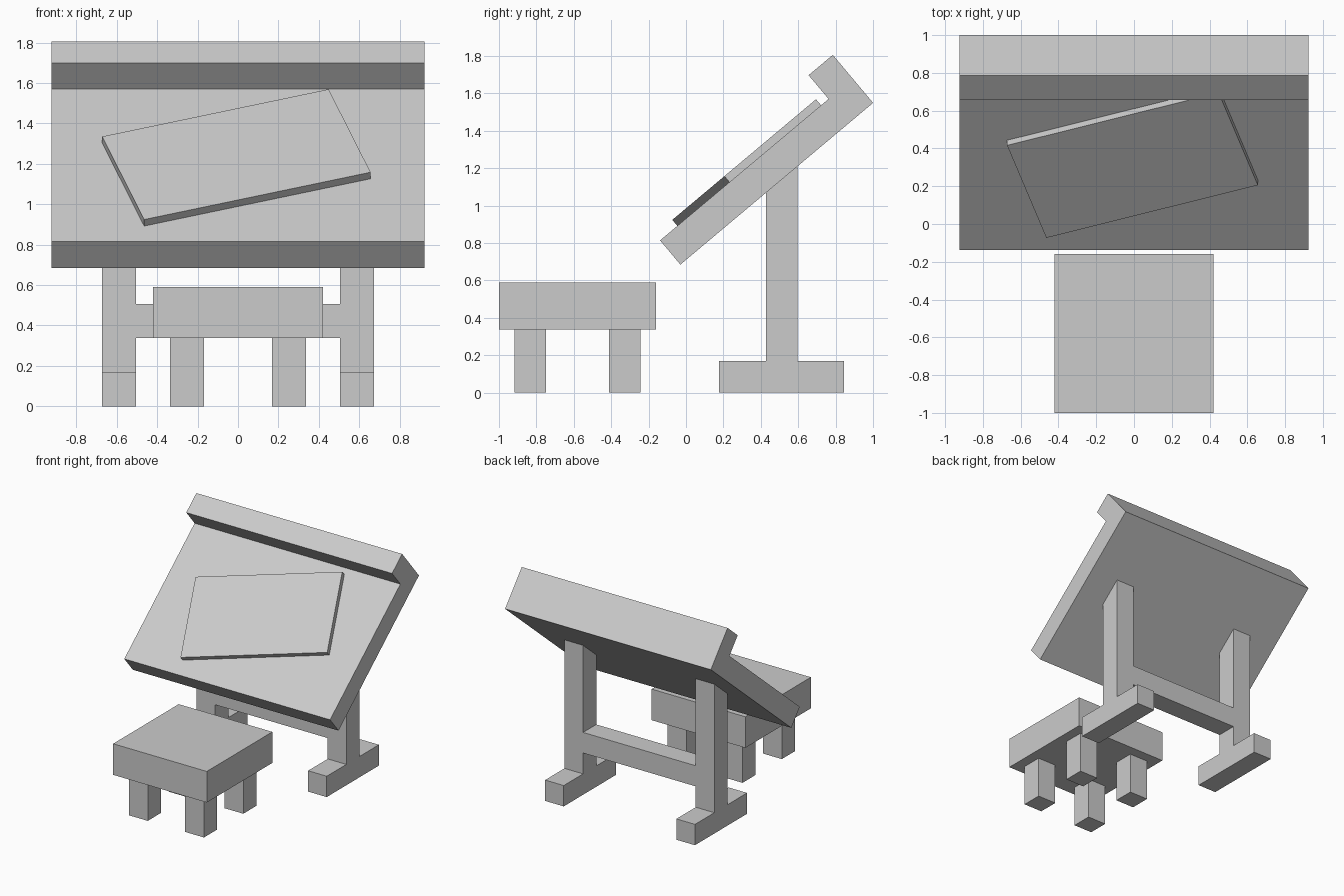
import bpy, bmesh
from math import radians
from mathutils import Matrix, Vector

if "Cube" in bpy.data.objects:
    bpy.data.objects.remove(bpy.data.objects["Cube"])


def make(name, bm):
    bmesh.ops.recalc_face_normals(bm, faces=bm.faces)
    me = bpy.data.meshes.new(name)
    bm.to_mesh(me)
    bm.free()
    ob = bpy.data.objects.new(name, me)
    bpy.context.collection.objects.link(ob)
    return ob


def box(name, x, y, z, matrix=Matrix()):
    bm = bmesh.new()
    size = Vector((x[1] - x[0], y[1] - y[0], z[1] - z[0]))
    mid = Vector((sum(x), sum(y), sum(z))) / 2
    bmesh.ops.create_cube(bm, size=1, matrix=matrix @ Matrix.Translation(mid) @ Matrix.Diagonal(size.to_4d()))
    return make(name, bm)


def extrude_x(name, profile, x0, x1, matrix=Matrix()):
    """Extrude a (y, z) profile along x."""
    bm = bmesh.new()
    face = bm.faces.new([bm.verts.new((x0, y, z)) for y, z in profile])
    ext = bmesh.ops.extrude_face_region(bm, geom=[face])
    verts = [v for v in ext["geom"] if isinstance(v, bmesh.types.BMVert)]
    bmesh.ops.translate(bm, verts=verts, vec=(x1 - x0, 0, 0))
    bm.transform(matrix)
    return make(name, bm)


# Tilted drawing board with a raised lip along the top edge
tilt = Matrix.Translation((0, -0.03, 0.685)) @ Matrix.Rotation(radians(40), 4, 'X')
L, T, H = 1.345, 0.169, 0.335
extrude_x("drawing_board", [(0, 0), (L, 0), (L, H), (L - T, H), (L - T, T), (0, T)],
          -0.923, 0.923, tilt)

# Paper pad lying askew on the board
askew = tilt @ Matrix.Translation((-0.008, 0.622, T)) @ Matrix.Rotation(radians(18), 4, 'Z')
box("paper_pad", (-0.589, 0.589), (-0.336, 0.336), (-0.01, 0.042), askew)

# Stand: feet, posts cut to the board angle, and a cross rail
for side, s in (("left", -1), ("right", 1)):
    x = sorted((s * 0.505, s * 0.672))
    box(side + "_foot", x, (0.177, 0.845), (0, 0.169))
    extrude_x(side + "_post", [(0.428, 0.169), (0.597, 0.169), (0.597, 1.216), (0.428, 1.074)], *x)
box("cross_rail", (-0.505, 0.505), (0.428, 0.597), (0.338, 0.505))

# Stool
box("stool_seat", (-0.42, 0.42), (-1, -0.16), (0.338, 0.59))
for side, s in (("left", -1), ("right", 1)):
    for end, y in (("front", (-0.916, -0.748)), ("back", (-0.412, -0.244))):
        box(f"stool_{end}_{side}_leg", sorted((s * 0.168, s * 0.336)), y, (0, 0.338))
